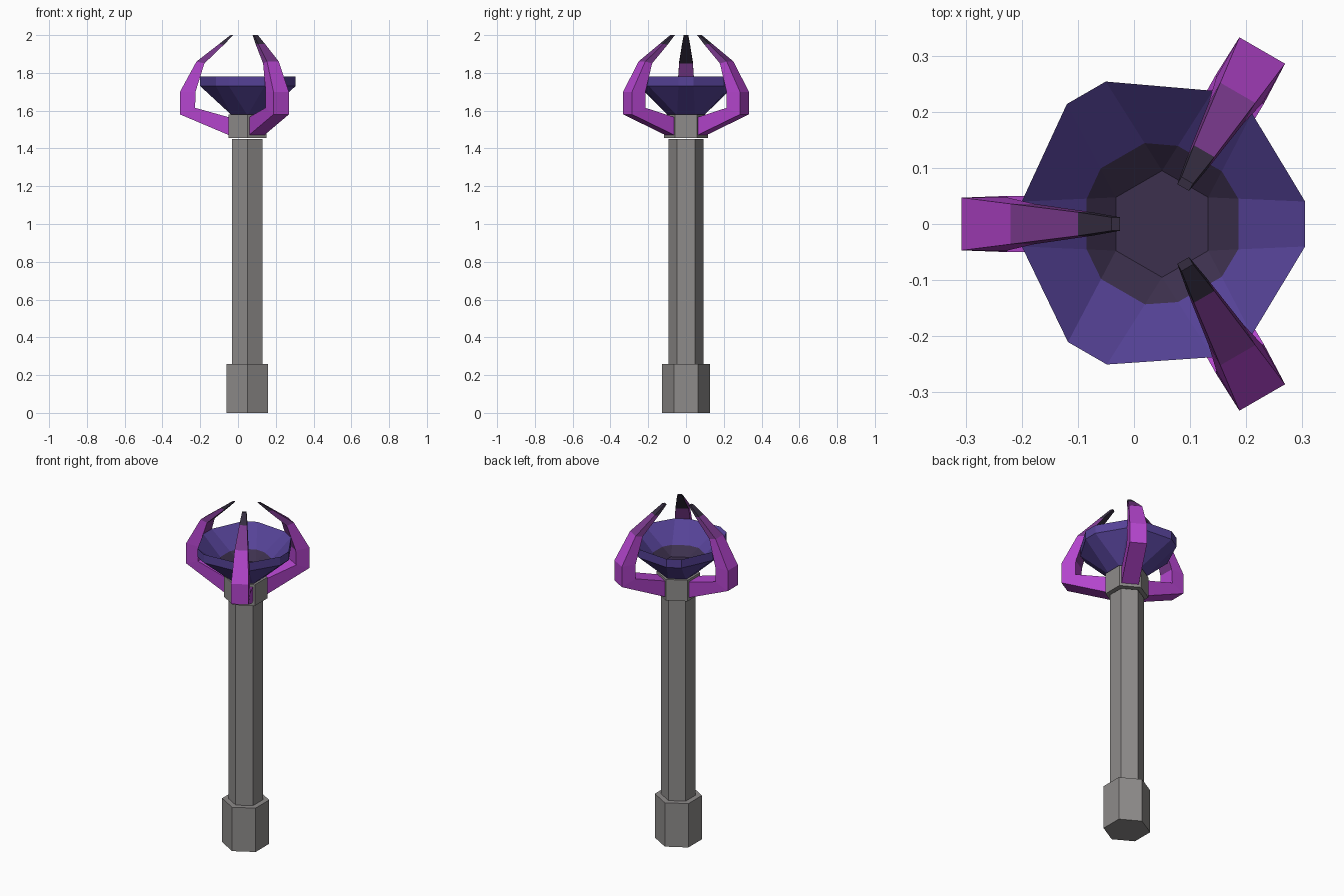
import bpy, bmesh, math
from mathutils import Vector

if "Cube" in bpy.data.objects:
    bpy.data.objects.remove(bpy.data.objects["Cube"])

CX = 0.05  # the shaft axis sits slightly right of centre


def material(name, rgb):
    m = bpy.data.materials.new(name)
    m.diffuse_color = (*rgb, 1)
    m.use_nodes = True
    m.node_tree.nodes["Principled BSDF"].inputs["Base Color"].default_value = m.diffuse_color
    return m


STONE = material("grey_stone", (0.27, 0.26, 0.255))
BOWL = material("indigo", (0.092, 0.055, 0.31))
SOOT = material("dark_soot", (0.046, 0.03, 0.075))
CLAW = material("bright_purple", (0.46, 0.06, 0.62))
DUSK = material("dusky_purple", (0.19, 0.04, 0.26))
TIP = material("blackened_tip", (0.035, 0.025, 0.05))


def loft(name, rings, mats, pick=lambda seg, side: 0):
    """Skin a stack of closed rings; pick() chooses the material per face."""
    bm = bmesh.new()
    vs = [[bm.verts.new(p) for p in ring] for ring in rings]
    n = len(rings[0])
    for s in range(len(vs) - 1):
        for i in range(n):
            j = (i + 1) % n
            f = bm.faces.new((vs[s][i], vs[s][j], vs[s + 1][j], vs[s + 1][i]))
            f.material_index = pick(s, i)
    bm.faces.new(vs[0][::-1]).material_index = pick(0, 0)
    bm.faces.new(vs[-1]).material_index = pick(len(vs) - 2, 0)
    bmesh.ops.remove_doubles(bm, verts=bm.verts, dist=1e-5)
    bmesh.ops.recalc_face_normals(bm, faces=bm.faces)
    me = bpy.data.meshes.new(name)
    bm.to_mesh(me)
    bm.free()
    for m in mats:
        me.materials.append(m)
    ob = bpy.data.objects.new(name, me)
    bpy.context.collection.objects.link(ob)
    return ob


def hexagon(r, z, copies=1):
    """Hexagon with flats facing +-x; copies=2 doubles each corner."""
    return [Vector((CX + r * math.cos(math.radians(30 + 60 * k)),
                    r * math.sin(math.radians(30 + 60 * k)), z))
            for k in range(6) for _ in range(copies)]


# Hexagonal handle parts
for name, r, z0, z1 in (("pommel", 0.127, 0, 0.26),
                        ("shaft", 0.093, 0.26, 1.45),
                        ("collar", 0.117, 1.455, 1.58)):
    loft(name, [hexagon(r, z0), hexagon(r, z1)], [STONE])


# Bowl: hexagonal foot opening into a hexagon with clipped corners
def rim(z, half=0.04):
    pts = []
    for k, d in enumerate((0.255, 0.251, 0.27, 0.25, 0.266, 0.251)):
        a = math.radians(60 * k)
        u, v = Vector((math.cos(a), math.sin(a), 0)), Vector((-math.sin(a), math.cos(a), 0))
        pts += [Vector((CX, 0, z)) + u * d + v * s for s in (-half, half)]
    return pts[1:] + pts[:1]  # line each pair up with its hexagon corner


top, floor = rim(1.78), hexagon(0.095, 1.63, 2)
stain = [a.lerp(b, 0.69) for a, b in zip(top, floor)]
loft("bowl", [hexagon(0.095, 1.575, 2), rim(1.73), top, stain, floor],
     [BOWL, SOOT], lambda seg, side: int(seg == 3))

# Claws: outer r, outer z, inner r, inner z, outer half width, inner half width
claw = [(0.08, 1.463, 0.08, 1.56, 0.047, 0.047),
        (0.357, 1.58, 0.277, 1.615, 0.047, 0.05),
        (0.357, 1.70, 0.275, 1.70, 0.047, 0.047),
        (0.270, 1.86, 0.228, 1.85, 0.036, 0.036),
        (0.150, 1.953, 0.125, 1.949, 0.021, 0.021),
        (0.090, 2.00, 0.075, 2.00, 0.012, 0.012)]


def claw_colour(seg, side):
    if side == 2:  # inner face
        return (0, 0, 1, 2, 2)[seg]
    return (0, 0, 0, 1, 2)[seg]


for name, deg in (("left_claw", 180), ("back_claw", 60), ("front_claw", -60)):
    a = math.radians(deg)
    u, v = Vector((math.cos(a), math.sin(a), 0)), Vector((-math.sin(a), math.cos(a), 0))
    rings = []
    for ro, zo, ri, zi, wo, wi in claw:
        o = Vector((CX, 0, zo)) + u * ro
        i = Vector((CX, 0, zi)) + u * ri
        rings.append([o - v * wo, o + v * wo, i + v * wi, i - v * wi])
    loft(name, rings, [CLAW, DUSK, TIP], claw_colour)
